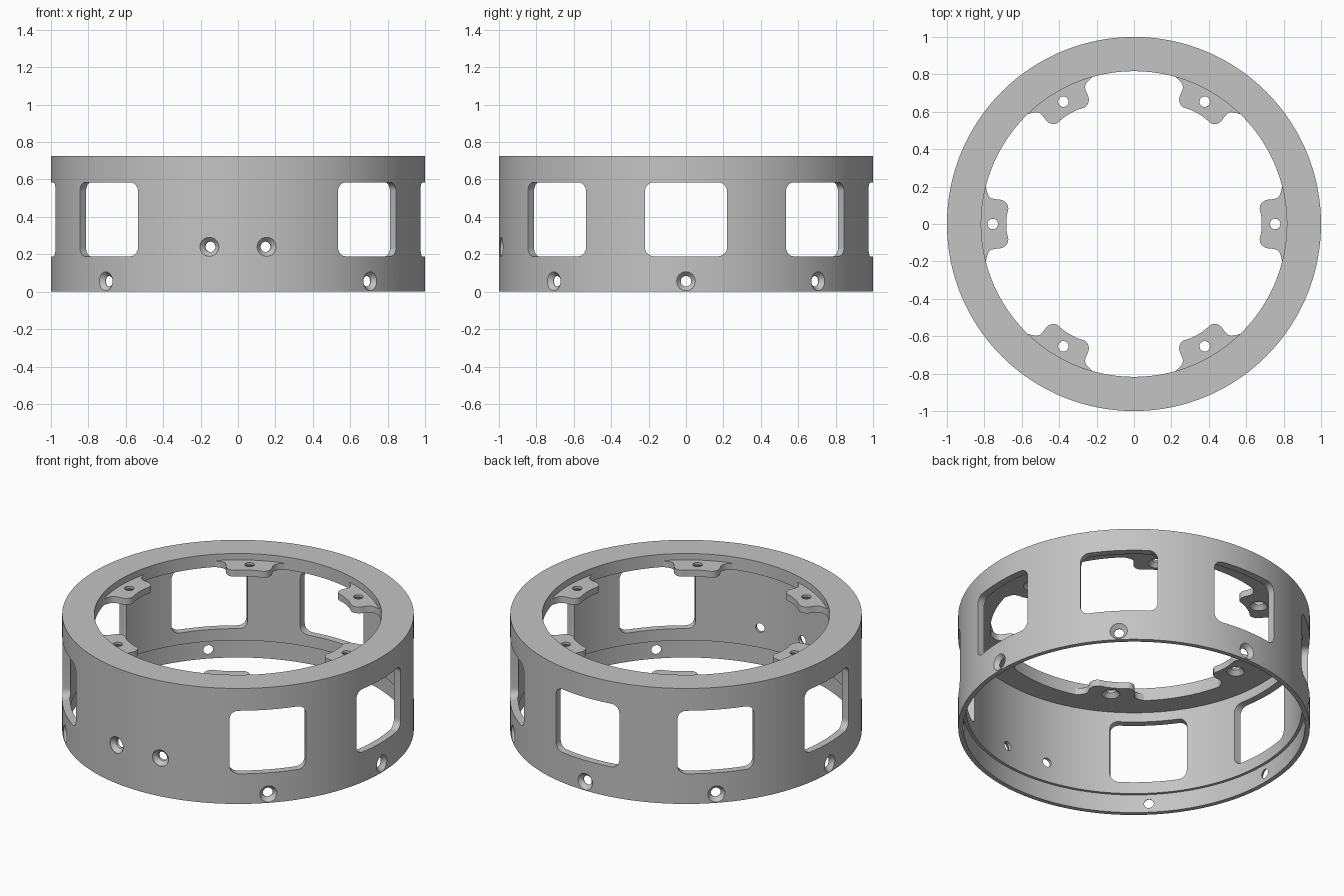
import bpy, bmesh, math
from mathutils import Matrix, Vector

if "Cube" in bpy.data.objects:
    bpy.data.objects.remove(bpy.data.objects["Cube"], do_unlink=True)

grey = bpy.data.materials.new("plain grey")
grey.use_nodes = True
colour = (0.55, 0.55, 0.55, 1)
grey.diffuse_color = colour
grey.node_tree.nodes["Principled BSDF"].inputs["Base Color"].default_value = colour


def lathe(bm, profile, steps, matrix=Matrix()):
    """Spin an (r, z) profile round the z axis."""
    verts = [bm.verts.new((r, 0, z)) for r, z in profile]
    edges = [bm.edges.new(pair) for pair in zip(verts, verts[1:])]
    if profile[0][0] > 0:
        edges.append(bm.edges.new((verts[-1], verts[0])))
    before = set(bm.verts) - set(verts)
    bmesh.ops.spin(bm, geom=verts + edges, cent=(0, 0, 0), axis=(0, 0, 1),
                   angle=math.tau, steps=steps, use_merge=False)
    fresh = [v for v in bm.verts if v not in before]
    bmesh.ops.remove_doubles(bm, verts=fresh, dist=1e-5)
    fresh = [v for v in bm.verts if v not in before]
    bmesh.ops.transform(bm, matrix=matrix, verts=fresh)


def prism(bm, outline, depth, matrix):
    """Extrude a flat outline along its local z."""
    base = [bm.verts.new(matrix @ Vector((x, y, 0))) for x, y in outline]
    face = bm.faces.new(base)
    step = matrix.to_3x3() @ Vector((0, 0, depth))
    grown = bmesh.ops.extrude_face_region(bm, geom=[face], use_keep_orig=True)
    bmesh.ops.translate(bm, vec=step,
                        verts=[g for g in grown["geom"] if isinstance(g, bmesh.types.BMVert)])


def finish(bm, name):
    bmesh.ops.recalc_face_normals(bm, faces=bm.faces)
    mesh = bpy.data.meshes.new(name)
    bm.to_mesh(mesh)
    bm.free()
    mesh.materials.append(grey)
    obj = bpy.data.objects.new(name, mesh)
    bpy.context.collection.objects.link(obj)
    return obj


def combine(target, tool, operation):
    mod = target.modifiers.new(operation.lower(), 'BOOLEAN')
    mod.object, mod.operation, mod.solver = tool, operation, 'EXACT'
    bpy.context.view_layer.objects.active = target
    bpy.ops.object.modifier_apply(modifier=mod.name)
    bpy.data.objects.remove(tool, do_unlink=True)


def turn(degrees):
    return Matrix.Rotation(math.radians(degrees), 4, 'Z')


def outward(degrees, radius, z):
    """Frame whose local z points out of the wall and local y points up."""
    axes = Matrix(((0, 0, 1, 0), (1, 0, 0, 0), (0, 1, 0, 0), (0, 0, 0, 1)))
    return turn(degrees) @ Matrix.Translation((radius, 0, z)) @ axes


# Ring wall with a top flange and a thinner lip at the foot
TOP, FLANGE, WALL = 0.725, 0.645, 0.955
bm = bmesh.new()
lathe(bm, [(1, 0), (1, TOP), (0.817, TOP), (0.817, FLANGE), (WALL, FLANGE),
           (WALL, 0.115), (0.972, 0.115), (0.972, 0)], 192)
ring = finish(bm, "ring_housing")

# Six mounting tabs inside the flange
half = [(0.87, 0.2), (0.792, 0.197), (0.785, 0.17), (0.778, 0.152), (0.765, 0.139),
        (0.745, 0.133), (0.715, 0.13), (0.697, 0.124), (0.683, 0.113),
        (0.674, 0.098), (0.672, 0.083), (0.675, 0.068), (0.68, 0.045), (0.682, 0.02)]
outline = half + [(x, -y) for x, y in reversed(half)]
bm = bmesh.new()
for k in range(6):
    prism(bm, outline, 0.04, turn(60 * k) @ Matrix.Translation((0, 0, FLANGE)))
combine(ring, finish(bm, "mounting_tabs"), 'UNION')

# Rounded windows all round, except at the front
W, H, R = 0.22, 0.198, 0.05
window = []
for corner, (sx, sy) in enumerate([(1, 1), (-1, 1), (-1, -1), (1, -1)]):
    for i in range(9):
        a = math.radians(90 * corner + 90 * i / 8)
        window.append((sx * (W - R) + R * math.cos(a), sy * (H - R) + R * math.sin(a)))
window_angles = [45 * k for k in range(8) if k != 6]
bm = bmesh.new()
for angle in window_angles:
    prism(bm, window, 0.25, outward(angle, 0.85, 0.387))

# Countersunk screw holes: one under each window and a pair at the front
screw = [(0, -0.1), (0.028, -0.1), (0.028, -0.025), (0.051, 0), (0.051, 0.05), (0, 0.05)]
for angle in window_angles:
    lathe(bm, screw, 32, outward(angle, 1, 0.056))
for angle in (-98.8, -81.2):
    lathe(bm, screw, 32, outward(angle, 0.997, 0.24))

# Tab holes, countersunk from below
for k in range(6):
    place = turn(60 * k) @ Matrix.Translation((0.755, 0, FLANGE)) @ Matrix.Rotation(math.pi, 4, 'X')
    lathe(bm, screw, 32, place)
combine(ring, finish(bm, "openings"), 'DIFFERENCE')

# Smooth round surfaces with crisp edges
bpy.ops.object.select_all(action='DESELECT')
ring.select_set(True)
bpy.context.view_layer.objects.active = ring
bpy.ops.object.shade_smooth_by_angle(angle=math.radians(30))
